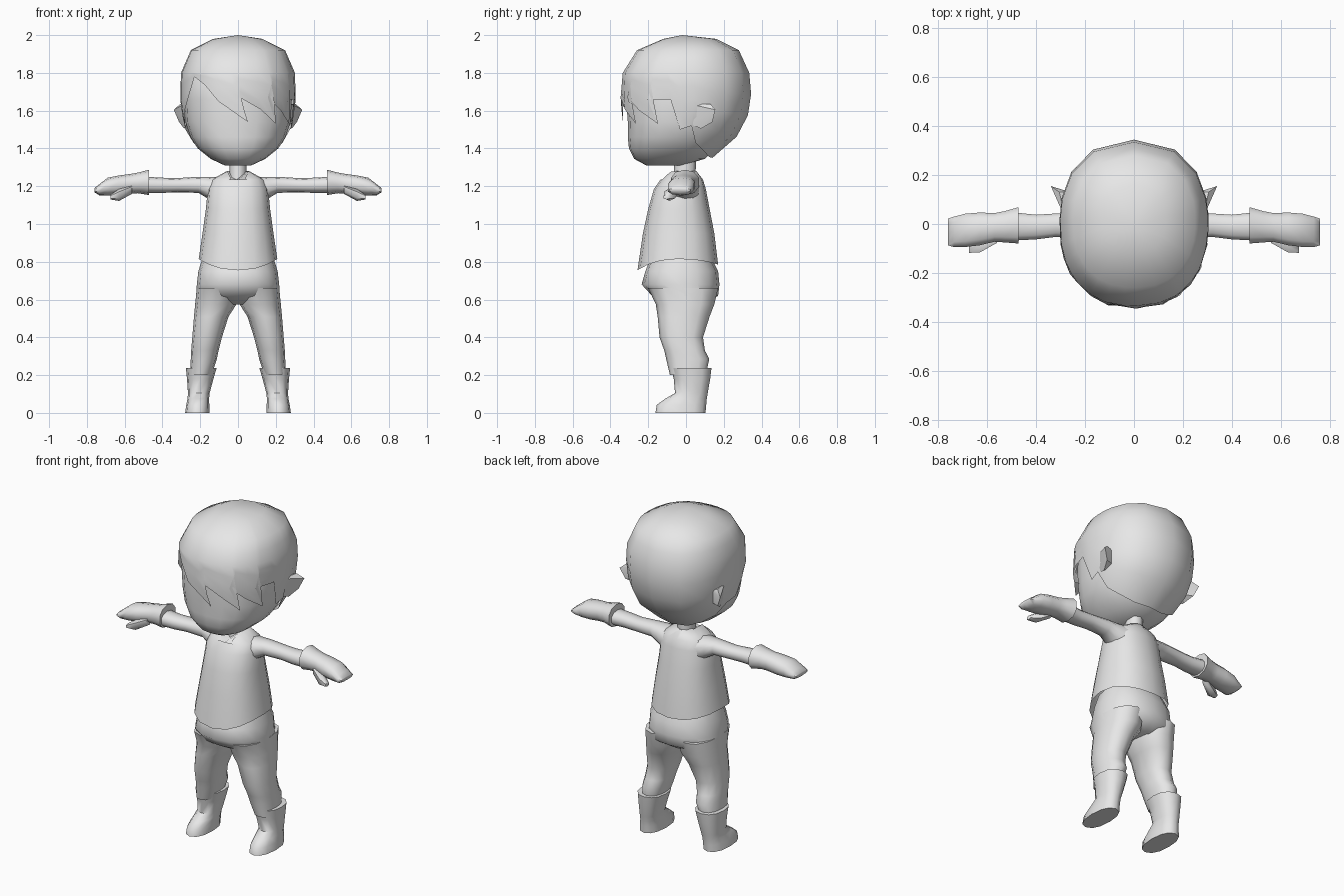
import bpy, bmesh, math
from mathutils import Vector

GREY = bpy.data.materials.new("plain_grey")
GREY.diffuse_color = (0.8, 0.8, 0.8, 1)


def finish(name, bm, mirror=False, angle=60):
    bmesh.ops.recalc_face_normals(bm, faces=bm.faces[:])
    me = bpy.data.meshes.new(name)
    bm.to_mesh(me)
    bm.free()
    me.materials.append(GREY)
    ob = bpy.data.objects.new(name, me)
    bpy.context.collection.objects.link(ob)
    if mirror:
        ob.modifiers.new("mirror", 'MIRROR').use_mirror_merge = False
    bpy.ops.object.select_all(action='DESELECT')
    ob.select_set(True)
    bpy.context.view_layer.objects.active = ob
    bpy.ops.object.shade_smooth_by_angle(angle=math.radians(angle))
    return ob


def power(v, p):
    return math.copysign(abs(v) ** p, v)


def oval(t, u0, u1, v0, v1, p=0.87):
    """Point on a soft-cornered oval inside a box; t = 0 is the v0 side."""
    return ((u0 + u1) / 2 + (u1 - u0) / 2 * power(math.sin(t), p),
            (v0 + v1) / 2 - (v1 - v0) / 2 * power(math.cos(t), p))


def skin(bm, rings, cap_start=True, cap_end=True):
    rows = [[bm.verts.new(p) for p in r] for r in rings]
    n = len(rows[0])
    for a, b in zip(rows, rows[1:]):
        for i in range(n):
            j = (i + 1) % n
            bm.faces.new((a[i], a[j], b[j], b[i]))
    if cap_start:
        bm.faces.new(rows[0])
    if cap_end:
        bm.faces.new(rows[-1])
    return rows


def loft(name, spec, axis='z', n=12, mirror=False, caps=(True, True), shift=None, angle=60):
    """spec rows: position along the axis, then the box u0, u1, v0, v1."""
    rings = []
    for k, (w, u0, u1, v0, v1) in enumerate(spec):
        ring = []
        for i in range(n):
            t = 2 * math.pi * i / n
            u, v = oval(t, u0, u1, v0, v1)
            d = shift(k, t) if shift else 0
            ring.append((u, v, w + d) if axis == 'z' else (w, u, v))
        rings.append(ring)
    bm = bmesh.new()
    skin(bm, rings, *caps)
    return finish(name, bm, mirror, angle)


# Hair: a shell whose lower edge is cut into pointed locks
HAIR = [(1.98, .13, -.12, .16), (1.92, .25, -.26, .28), (1.80, .302, -.335, .335),
        (1.66, .306, -.347, .347), (1.52, .287, -.335, .315), (1.44, .252, -.31, .25),
        (1.35, .17, -.25, .14)]


def hair_point(deg, z):
    for a, b in zip(HAIR, HAIR[1:]):
        if z >= b[0] - 1e-6:
            f = min(1, max(0, (a[0] - z) / (a[0] - b[0])))
            w, fr, bk = (a[i] + (b[i] - a[i]) * f for i in (1, 2, 3))
            break
    return (*oval(math.radians(deg), -w, w, fr, bk), z)


# angle at the crown, angle at the edge, height of the edge
EDGE = [(-150, -150, 1.355), (-125, -125, 1.385), (-105, -105, 1.43), (-92, -92, 1.50),
        (-78, -80, 1.51), (-66, -70, 1.60), (-56, -57, 1.67), (-46, -47, 1.78),
        (-32, -32, 1.735), (-19, -17, 1.65), (-6, 8, 1.54), (1, 1, 1.67), (17, 21, 1.605),
        (30, 41, 1.53), (36, 28, 1.67), (48, 47, 1.60), (58, 68, 1.53), (63, 57, 1.66),
        (76, 79, 1.66), (86, 88, 1.50), (95, 95, 1.52), (105, 105, 1.43),
        (125, 125, 1.385), (150, 150, 1.355), (180, 180, 1.35)]
bm = bmesh.new()
rings = [[hair_point(t, z) for t, _, _ in EDGE] for z in (1.98, 1.92, 1.86, 1.80)]
for k in range(1, 5):
    f = k / 4
    rings.append([hair_point(t + (b - t) * f, 1.80 + (z - 1.80) * f) for t, b, z in EDGE])
rows = skin(bm, rings, False, False)
top = bm.verts.new((0, -.02, 2.0))
for i, v in enumerate(rows[0]):
    bm.faces.new((v, rows[0][(i + 1) % len(EDGE)], top))
finish("hair", bm)

# Face and skull under the hair
loft("face", [(1.86, -.20, .20, -.24, .24), (1.78, -.272, .272, -.305, .27),
              (1.66, -.285, .285, -.317, .28), (1.54, -.278, .278, -.308, .25),
              (1.46, -.252, .252, -.308, .20), (1.40, -.213, .213, -.302, .16),
              (1.345, -.145, .145, -.275, .10), (1.31, -.07, .07, -.21, -.02)], n=20)

# Ears, swept back
bm = bmesh.new()
for p in [(.28, .02, 1.635), (.27, .02, 1.53), (.305, .13, 1.635), (.34, .155, 1.605),
          (.312, .14, 1.54), (.285, .08, 1.505), (.26, .13, 1.62), (.26, .12, 1.54)]:
    bm.verts.new(p)
bmesh.ops.convex_hull(bm, input=bm.verts[:])
finish("ears", bm, mirror=True, angle=40)

# Neck
loft("neck", [(1.17, -.055, .055, -.08, .06), (1.26, -.045, .045, -.065, .05),
              (1.36, -.045, .045, -.06, .055)], n=8)


# Shirt: hem dips at front and back, neckline dips at front
def shirt_shift(k, t):
    c = math.cos(t)
    if k == 0:
        return -.06 * c * c if c > 0 else -.03 * c * c
    if k == 5:
        return -.095 * max(c, 0) ** 4
    return 0


loft("shirt", [(.815, -.208, .208, -.257, .17), (.95, -.188, .188, -.228, .15),
               (1.08, -.17, .17, -.20, .125), (1.185, -.16, .16, -.17, .105),
               (1.235, -.14, .14, -.135, .09), (1.28, -.06, .06, -.13, .055)],
     n=16, caps=(False, True), shift=shirt_shift)

# Sleeves
loft("sleeves", [(.09, -.10, .08, 1.09, 1.25), (.16, -.075, .06, 1.135, 1.25),
                 (.21, -.06, .05, 1.165, 1.25), (.32, -.055, .045, 1.167, 1.243),
                 (.40, -.065, .04, 1.165, 1.245), (.49, -.07, .05, 1.165, 1.25)],
     axis='x', n=10, mirror=True)

# Gloves and thumbs
loft("gloves", [(.472, -.083, .072, 1.153, 1.287), (.53, -.078, .055, 1.163, 1.272),
                (.57, -.075, .047, 1.16, 1.265), (.63, -.09, .05, 1.153, 1.257),
                (.69, -.097, .045, 1.15, 1.245), (.735, -.097, .033, 1.152, 1.21),
                (.76, -.09, .025, 1.168, 1.19)], axis='x', n=10, mirror=True)
loft("thumbs", [(.56, -.08, -.03, 1.16, 1.21), (.63, -.12, -.055, 1.122, 1.185),
                (.675, -.12, -.085, 1.13, 1.155)], axis='x', n=6, mirror=True)

# Trousers: hips and two legs
loft("hips", [(.83, -.185, .185, -.185, .13), (.75, -.21, .21, -.215, .17),
              (.68, -.218, .218, -.235, .177), (.62, -.222, .222, -.18, .17),
              (.575, -.12, .12, -.10, .10)], n=16)
loft("legs", [(.66, .012, .218, -.20, .17), (.575, .008, .227, -.16, .15),
              (.51, .05, .233, -.15, .125), (.40, .085, .242, -.14, .09),
              (.33, .103, .248, -.115, .10), (.285, .112, .25, -.105, .123),
              (.20, .14, .255, -.085, .105)], n=12, mirror=True)

# Boots with a forward toe
loft("boots", [(.238, .113, .276, -.078, .135), (.18, .13, .27, -.065, .128),
               (.105, .15, .265, -.058, .115), (.075, .153, .267, -.11, .11),
               (.042, .152, .274, -.155, .107), (0, .15, .28, -.162, .103)],
     n=12, mirror=True)
